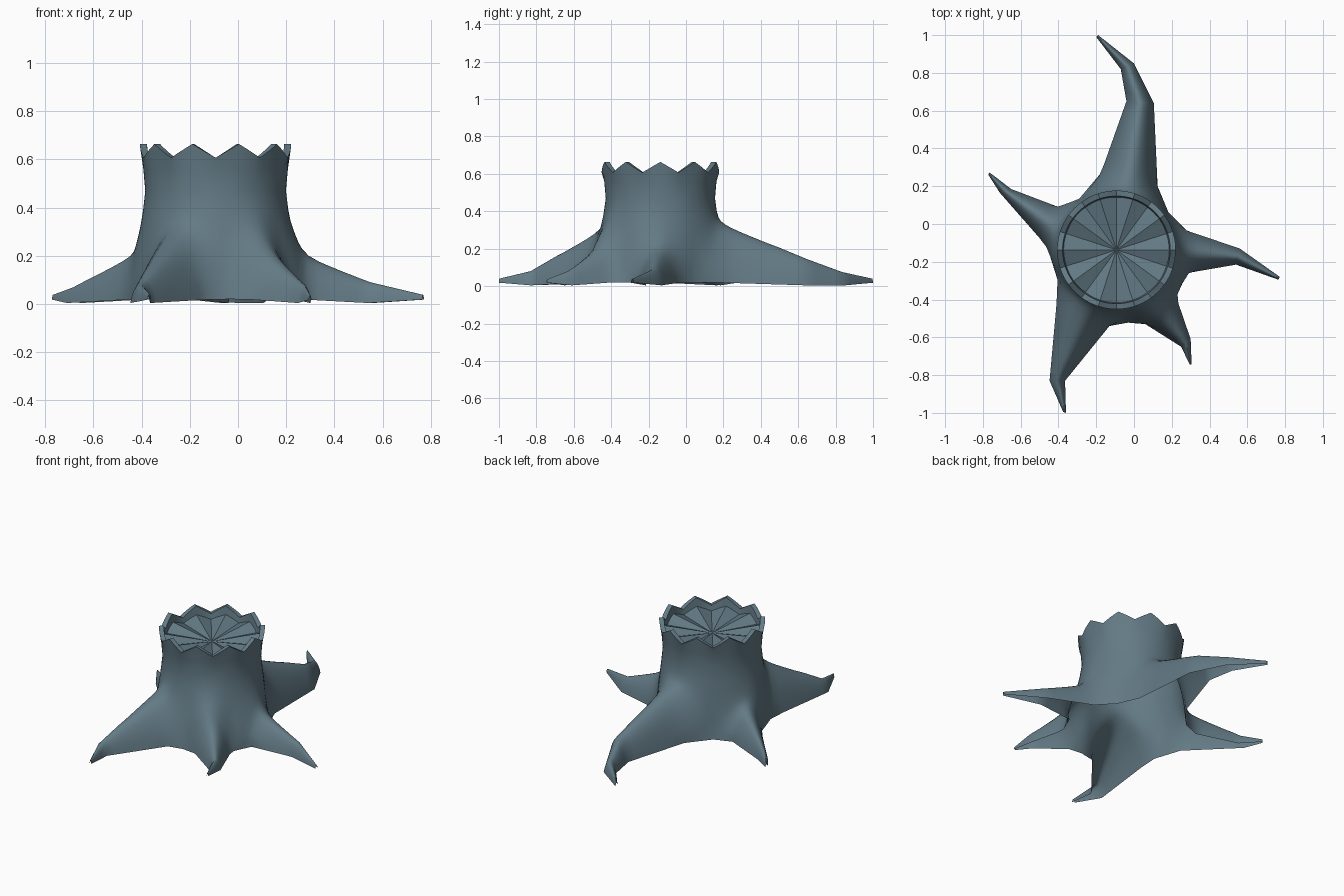
import bpy
import bmesh
from math import sin, cos, pi, radians, ceil
from mathutils import Vector

cube = bpy.data.objects.get("Cube")
if cube:
    bpy.data.objects.remove(cube, do_unlink=True)

COLUMNS = 80
STEP = 360 / COLUMNS
CENTRE = Vector((-0.093, -0.137, 0))

bark = bpy.data.materials.new("slate_bark")
bark.use_nodes = True
colour = (0.125, 0.195, 0.235, 1)
bark.diffuse_color = colour
shader = bark.node_tree.nodes["Principled BSDF"]
shader.inputs["Base Color"].default_value = colour
shader.inputs["Roughness"].default_value = 0.8


def polar(degrees, radius, z):
    a = radians(degrees)
    return CENTRE + Vector((radius * cos(a), radius * sin(a), z))


def loft(bm, rows):
    """Join neighbouring rows of points with quads."""
    verts = [[bm.verts.new(p) for p in row] for row in rows]
    for low, high in zip(verts, verts[1:]):
        for i in range(len(low) - 1):
            bm.faces.new((low[i], low[i + 1], high[i + 1], high[i]))


def finish(bm, name, sharp):
    bmesh.ops.recalc_face_normals(bm, faces=bm.faces[:])
    mesh = bpy.data.meshes.new(name)
    bm.to_mesh(mesh)
    bm.free()
    mesh.materials.append(bark)
    obj = bpy.data.objects.new(name, mesh)
    bpy.context.collection.objects.link(obj)
    bpy.ops.object.select_all(action="DESELECT")
    obj.select_set(True)
    bpy.context.view_layer.objects.active = obj
    bpy.ops.object.shade_smooth_by_angle(angle=radians(sharp))


def tooth(degrees):
    """Height of the broken rim: ten pointed teeth."""
    phase = (degrees / 36) % 1
    return 0.607 + 0.057 * abs(2 * phase - 1)


def arch(a, b, base, crest, count):
    """Rounded cross-section of a root from edge a to edge b."""
    points = []
    for i in range(count + 1):
        t = i / count
        s = 0.5 * t + 0.25 * (1 - cos(pi * t))
        points.append(Vector((a[0] + (b[0] - a[0]) * s, a[1] + (b[1] - a[1]) * s,
                              base + (crest - base) * sin(pi * t))))
    return points


def root_rows(start, end, r_start, r_end, bow, shoulder, sections):
    """Evenly spaced rows from the trunk ring, over the shoulder, to the tip."""
    count = round((end - start) / STEP)
    ring, heel = [], []
    for i in range(count + 1):
        t = i / count
        swell = sin(pi * t)
        ring.append(polar(start + STEP * i, 0.302, 0.37))
        heel.append(polar(start + STEP * i, r_start + (r_end - r_start) * t + bow * swell,
                          0.02 + (shoulder - 0.02) * swell))
    keys = [ring, heel]
    for n, (a, b, crest) in enumerate(sections):
        base = 0.004 if 0 < n < len(sections) - 1 else 0.018
        keys.append(arch(a, b, base, crest, count))
    rows = [ring]
    for n, (low, high) in enumerate(zip(keys, keys[1:])):
        gap = (high[count // 2] - low[count // 2]).length
        cuts = 4 if n == 0 else ceil(gap / 0.06)
        for k in range(1, cuts + 1):
            rows.append([p.lerp(q, k / cuts) for p, q in zip(low, high)])
    return rows


# Start angle, end angle, armpit radii, bow, shoulder height, cross-sections
ROOTS = [
    (-36, 36, 0.40, 0.34, -0.03, 0.265,
     [((0.28, -0.26), (0.28, -0.035), 0.2),
      ((0.54, -0.215), (0.56, -0.13), 0.09),
      ((0.765, -0.295), (0.772, -0.28), 0.038)]),
    (36, 126, 0.34, 0.335, 0.01, 0.335,
     [((0.125, 0.2), (-0.175, 0.27), 0.315),
      ((0.105, 0.64), (-0.04, 0.65), 0.145),
      ((0, 0.85), (-0.07, 0.82), 0.075),
      ((-0.19, 1.0), (-0.2, 0.99), 0.04)]),
    (126, 207, 0.335, 0.35, -0.01, 0.25,
     [((-0.4, 0.09), (-0.46, -0.12), 0.205),
      ((-0.65, 0.185), (-0.71, 0.165), 0.07),
      ((-0.765, 0.273), (-0.772, 0.262), 0.038)]),
    (207, 279, 0.35, 0.39, -0.03, 0.32,
     [((-0.41, -0.42), (-0.13, -0.54), 0.285),
      ((-0.447, -0.83), (-0.365, -0.83), 0.08),
      ((-0.375, -0.995), (-0.36, -1.0), 0.04)]),
    (279, 324, 0.39, 0.40, 0.0, 0.25,
     [((0.06, -0.53), (0.235, -0.42), 0.205),
      ((0.25, -0.65), (0.3, -0.61), 0.08),
      ((0.295, -0.745), (0.305, -0.742), 0.035)]),
]

# Trunk wall, toothed rim and inner lip, with the roots flowing out below
angles = [-36 + STEP * i for i in range(COLUMNS + 1)]
bm = bmesh.new()
trunk = [[polar(a, r, z) for a in angles]
         for r, z in ((0.302, 0.37), (0.292, 0.47), (0.3, 0.56))]
trunk.append([polar(a, 0.314, tooth(a)) for a in angles])
trunk.append([polar(a, 0.285, tooth(a)) for a in angles])
trunk.append([polar(a, 0.275, 0.56) for a in angles])
loft(bm, trunk)
for root in ROOTS:
    loft(bm, root_rows(*root))
bmesh.ops.remove_doubles(bm, verts=bm.verts[:], dist=0.0005)

# Blend the roots into each other and into the trunk
blend = [v for v in bm.verts if not v.is_boundary and v.co.z < 0.4
         and (v.co.xy - CENTRE.xy).length < 0.6]
for _ in range(4):
    bmesh.ops.smooth_vert(bm, verts=blend, factor=0.5,
                          use_axis_x=True, use_axis_y=True, use_axis_z=True)
finish(bm, "stump_with_roots", 50)

# Sunken cut face: a shallow dish with a scalloped edge
bm = bmesh.new()
hub = bm.verts.new(CENTRE + Vector((0, 0, 0.56)))
edge = [bm.verts.new(polar(9 * i, 0.28, 0.592 + 0.018 * cos(2 * pi * i / 4)))
        for i in range(40)]
for i in range(40):
    bm.faces.new((hub, edge[i], edge[(i + 1) % 40]))
finish(bm, "stump_cut_face", 30)
